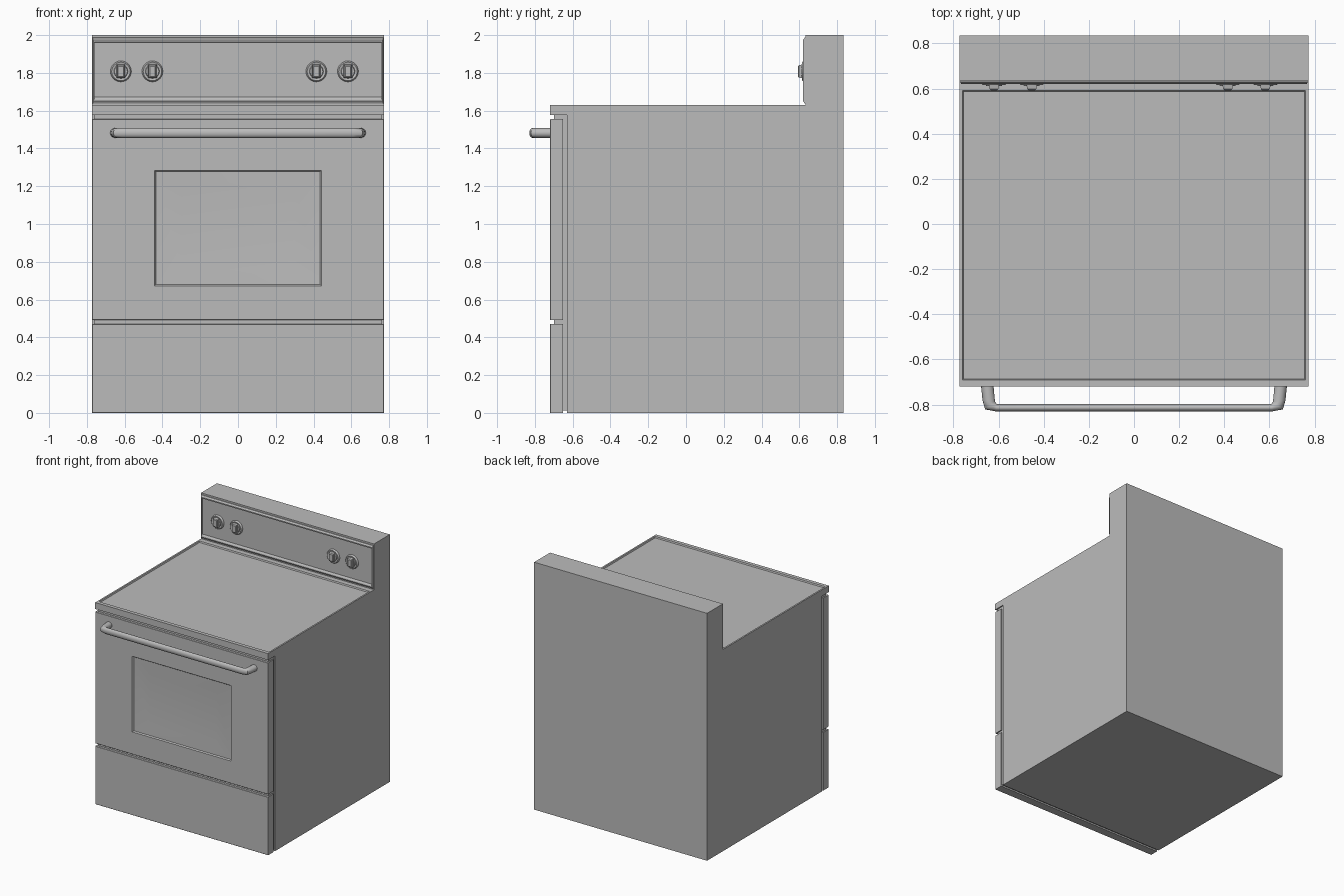
import bpy, bmesh
from math import sin, cos, pi, radians
from mathutils import Vector

cube = bpy.data.objects.get("Cube")
if cube:
    bpy.data.objects.remove(cube, do_unlink=True)

grey = bpy.data.materials.new("appliance grey")
grey.use_nodes = True
grey.diffuse_color = (0.5, 0.5, 0.5, 1)
grey.node_tree.nodes["Principled BSDF"].inputs["Base Color"].default_value = (0.5, 0.5, 0.5, 1)

W = 0.773  # half width


def finish(name, bm, smooth=None):
    bmesh.ops.recalc_face_normals(bm, faces=bm.faces)
    mesh = bpy.data.meshes.new(name)
    bm.to_mesh(mesh)
    bm.free()
    mesh.materials.append(grey)
    ob = bpy.data.objects.new(name, mesh)
    bpy.context.collection.objects.link(ob)
    if smooth:
        bpy.ops.object.select_all(action="DESELECT")
        ob.select_set(True)
        bpy.context.view_layer.objects.active = ob
        bpy.ops.object.shade_smooth_by_angle(angle=radians(smooth))
    return ob


def loft(name, rings, smooth=None):
    """Skin a list of equal-length point rings and cap both ends."""
    bm = bmesh.new()
    loops = [[bm.verts.new(p) for p in ring] for ring in rings]
    n = len(loops[0])
    for a, b in zip(loops, loops[1:]):
        for i in range(n):
            j = (i + 1) % n
            bm.faces.new((a[i], a[j], b[j], b[i]))
    bm.faces.new(loops[0])
    bm.faces.new(loops[-1])
    return finish(name, bm, smooth)


def rect(hx, z0, z1, y):
    return [(-hx, y, z0), (hx, y, z0), (hx, y, z1), (-hx, y, z1)]


def disc(x, y, z, r, n=24):
    return [(x + r * cos(2 * pi * i / n), y, z + r * sin(2 * pi * i / n)) for i in range(n)]


# Cabinet with backguard and overhanging cooktop, from a side profile
profile = [(-0.63, 0), (0.835, 0), (0.835, 2), (0.633, 2), (0.633, 1.63),
           (-0.72, 1.63), (-0.72, 1.578), (-0.63, 1.578)]
bm = bmesh.new()
ends = [[bm.verts.new((x, y, z)) for y, z in profile] for x in (-W, W)]
for e in ends:
    bm.faces.new(e)
for i in range(len(profile)):
    j = (i + 1) % len(profile)
    bm.faces.new((ends[0][i], ends[0][j], ends[1][j], ends[1][i]))
bmesh.ops.recalc_face_normals(bm, faces=bm.faces)
# Sunken cooktop surface inside a thin rim
top = next(f for f in bm.faces if abs(f.calc_center_median().z - 1.63) < 0.001)
bmesh.ops.inset_region(bm, faces=[top], thickness=0.018)
for v in top.verts:
    v.co.y = -0.69 if v.co.y < 0 else 0.592
bmesh.ops.inset_region(bm, faces=[top], thickness=0.006, depth=-0.01)
finish("cabinet", bm)

# Recessed core seen in the gaps around door and drawer
loft("gap_core", [rect(0.763, 0.012, 1.58, -0.70), rect(0.763, 0.012, 1.58, -0.625)])

# Oven door with a softly dished window
loft("oven_door", [
    rect(W, 0.492, 1.555, -0.65),
    rect(W, 0.492, 1.555, -0.718),
    rect(W - 0.002, 0.494, 1.553, -0.72),
    rect(0.442, 0.673, 1.284, -0.72),
    rect(0.435, 0.68, 1.277, -0.71),
    rect(0.30, 0.76, 1.19, -0.703)], smooth=25)

# Storage drawer
loft("storage_drawer", [
    rect(W, 0, 0.47, -0.65),
    rect(W, 0, 0.47, -0.718),
    rect(W - 0.002, 0.002, 0.468, -0.72)])

# Control panel: raised rim around a flat fascia
loft("control_panel", [
    rect(W - 0.004, 1.636, 1.988, 0.64),
    rect(W - 0.004, 1.638, 1.986, 0.628),
    rect(W - 0.008, 1.652, 1.974, 0.619),
    rect(W - 0.012, 1.66, 1.964, 0.62),
    rect(W - 0.014, 1.672, 1.96, 0.629)])

# Handle: flattened tube bent towards the door at both ends
# each station: x, y, direction across the tube, half width
left = [(0.65, -0.715, (1, 0.1), 0.028), (0.643, -0.785, (1, 0.15), 0.028),
        (0.637, -0.804, (0.8, -0.6), 0.028), (0.61, -0.814, (0.15, -1), 0.016)]
right = [(-x, y, (-d[0], d[1]), w) for x, y, d, w in reversed(left)]
rings = []
for x, y, d, w in left + right:
    across = Vector((d[0], d[1], 0)).normalized() * w
    rings.append([Vector((x, y, 1.482)) + across * cos(a) + Vector((0, 0, 0.026 * sin(a)))
                  for a in [2 * pi * i / 16 for i in range(16)]])
loft("door_handle", rings, smooth=50)

# Knobs: bezel ring, inner boss and tapered grip
for i, x in enumerate((-0.62, -0.453, 0.415, 0.582), 1):
    z = 1.808
    loft(f"knob_{i}_bezel", [disc(x, y, z, r) for y, r in
         ((0.632, 0.056), (0.62, 0.054), (0.615, 0.049), (0.618, 0.042),
          (0.618, 0.037), (0.611, 0.034))], smooth=40)
    grip = []
    for y, hx, hz in ((0.615, 0.023, 0.036), (0.598, 0.02, 0.033), (0.592, 0.014, 0.026)):
        grip.append([(x + sx * hx, y, z + sz * hz)
                     for sx, sz in ((-1, -1), (1, -1), (1, 1), (-1, 1))])
    loft(f"knob_{i}_grip", grip)
